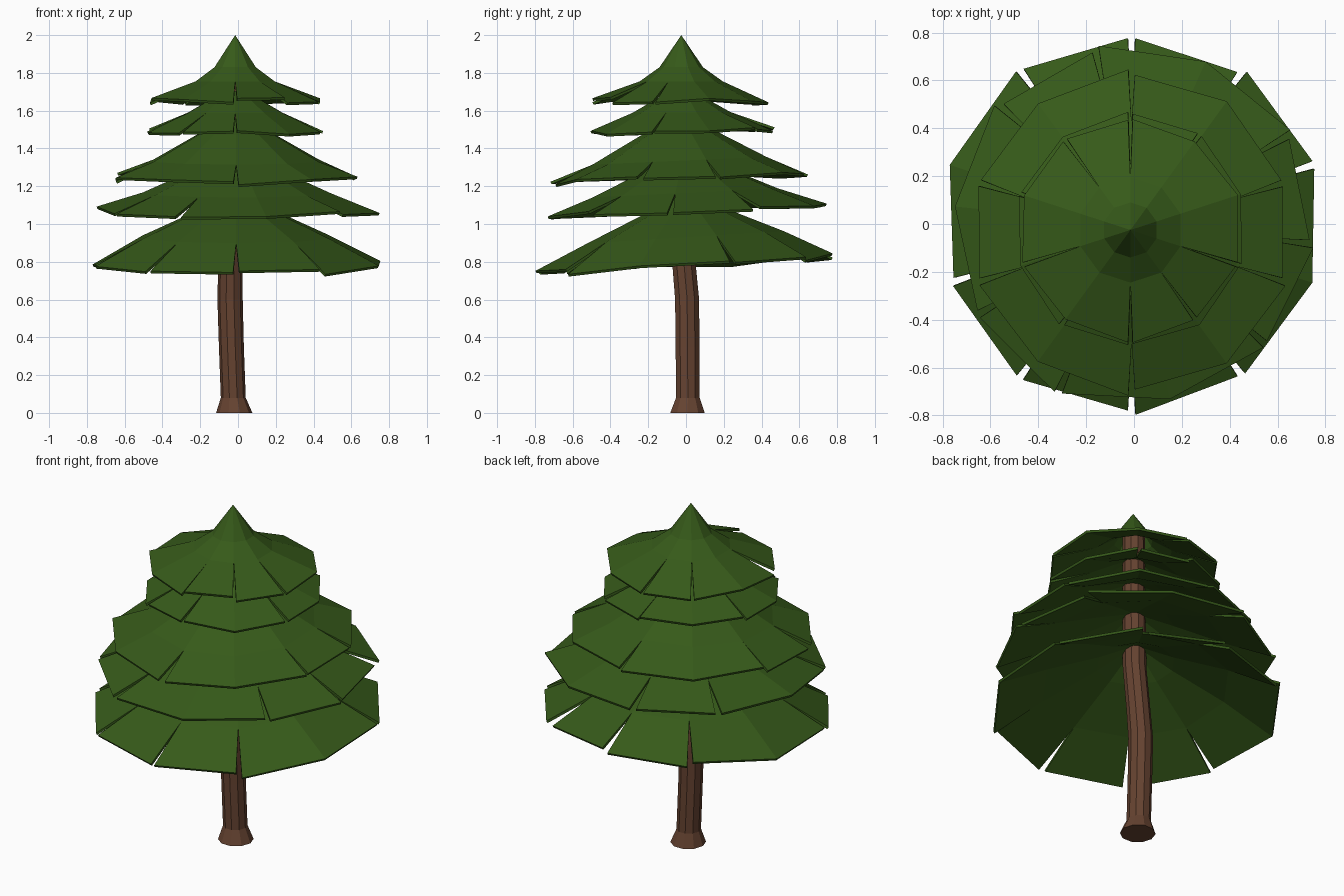
import bpy, bmesh, math, random

if "Cube" in bpy.data.objects:
    bpy.data.objects.remove(bpy.data.objects["Cube"])

random.seed(4)
SIDES = 10


def material(name, color):
    m = bpy.data.materials.new(name)
    m.diffuse_color = (*color, 1)
    m.use_nodes = True
    m.node_tree.nodes["Principled BSDF"].inputs["Base Color"].default_value = m.diffuse_color
    return m


GREEN = material("needles", (0.037, 0.102, 0.01))
BROWN = material("bark", (0.13, 0.055, 0.03))


def finish(bm, name, mat):
    bmesh.ops.recalc_face_normals(bm, faces=bm.faces)
    me = bpy.data.meshes.new(name)
    bm.to_mesh(me)
    bm.free()
    me.materials.append(mat)
    ob = bpy.data.objects.new(name, me)
    bpy.context.collection.objects.link(ob)
    return ob


# Trunk: flared foot, slight bend under the branches (x, y, z, radius)
def trunk():
    path = [(-0.02, 0.008, 0, 0.096), (-0.025, 0.01, 0.08, 0.066),
            (-0.035, 0.008, 0.35, 0.066), (-0.042, 0.006, 0.6, 0.067),
            (-0.04, -0.01, 0.78, 0.065), (-0.025, -0.025, 1.05, 0.064),
            (-0.015, -0.02, 1.5, 0.062), (-0.015, -0.02, 1.88, 0.06)]
    bm = bmesh.new()
    n = 10
    rings = [[bm.verts.new((x + r * math.cos(math.tau * i / n),
                            y + r * math.sin(math.tau * i / n), z))
              for i in range(n)] for x, y, z, r in path]
    for a, b in zip(rings, rings[1:]):
        for i in range(n):
            j = (i + 1) % n
            bm.faces.new((a[i], a[j], b[j], b[i]))
    bm.faces.new(rings[0])
    bm.faces.new(rings[-1])
    finish(bm, "trunk", BROWN)


# Branch tier: faceted cone skirt whose rim is slit into uneven flaps
def tier(name, center, apex, inner, mid, rim, turn, slits, tilt):
    bm = bmesh.new()
    cx, cy = center

    def vert(r, z, i, da=0.0):
        a = math.radians(90 + turn - 36 * i + da)
        y = r * math.sin(a)
        return bm.verts.new((cx + r * math.cos(a), cy + y, z + tilt * y))

    top = bm.verts.new((cx, cy, apex))
    ring1 = [vert(*inner, i) for i in range(SIDES)]
    ring2 = [vert(*mid, i) for i in range(SIDES)]
    before, after = [], []
    for i in range(SIDES):
        def edge(da):
            return vert(rim[0] * random.uniform(0.98, 1.02),
                        rim[1] + random.uniform(-0.017, 0.017), i, da)
        if i in slits:
            before.append(edge(1.2))
            after.append(edge(-1.2))
        else:
            v = edge(0)
            before.append(v)
            after.append(v)
    for i in range(SIDES):
        j = (i + 1) % SIDES
        bm.faces.new((top, ring1[j], ring1[i]))
        bm.faces.new((ring1[i], ring1[j], ring2[j], ring2[i]))
        bm.faces.new((ring2[i], ring2[j], before[j], after[i]))
    ob = finish(bm, name, GREEN)
    if sum(p.normal.z for p in ob.data.polygons) < 0:
        ob.data.flip_normals()
    s = ob.modifiers.new("thickness", "SOLIDIFY")
    s.thickness = 0.014
    s.offset = -1


trunk()
tier("branches_top", (-0.015, -0.025), 2.0, (0.115, 1.83), (0.22, 1.755),
     (0.465, 1.655), 0, {0, 3, 4, 5, 7, 9}, 0)
tier("branches_upper", (-0.015, -0.025), 1.73, (0.12, 1.67), (0.26, 1.59),
     (0.485, 1.495), 0, {0, 1, 3, 5, 6, 8}, 0.01)
tier("branches_middle", (-0.01, -0.035), 1.58, (0.2, 1.48), (0.46, 1.335),
     (0.67, 1.245), 0, {0, 2, 3, 5, 7, 8}, 0.045)
tier("branches_lower", (-0.005, -0.005), 1.38, (0.22, 1.29), (0.5, 1.165),
     (0.755, 1.075), 12, {0, 2, 3, 4, 6, 7, 9}, 0.05)
tier("branches_bottom", (-0.01, 0.0), 1.18, (0.22, 1.065), (0.52, 0.93),
     (0.785, 0.785), 0, {0, 1, 2, 4, 5, 6, 7, 9}, 0.06)
